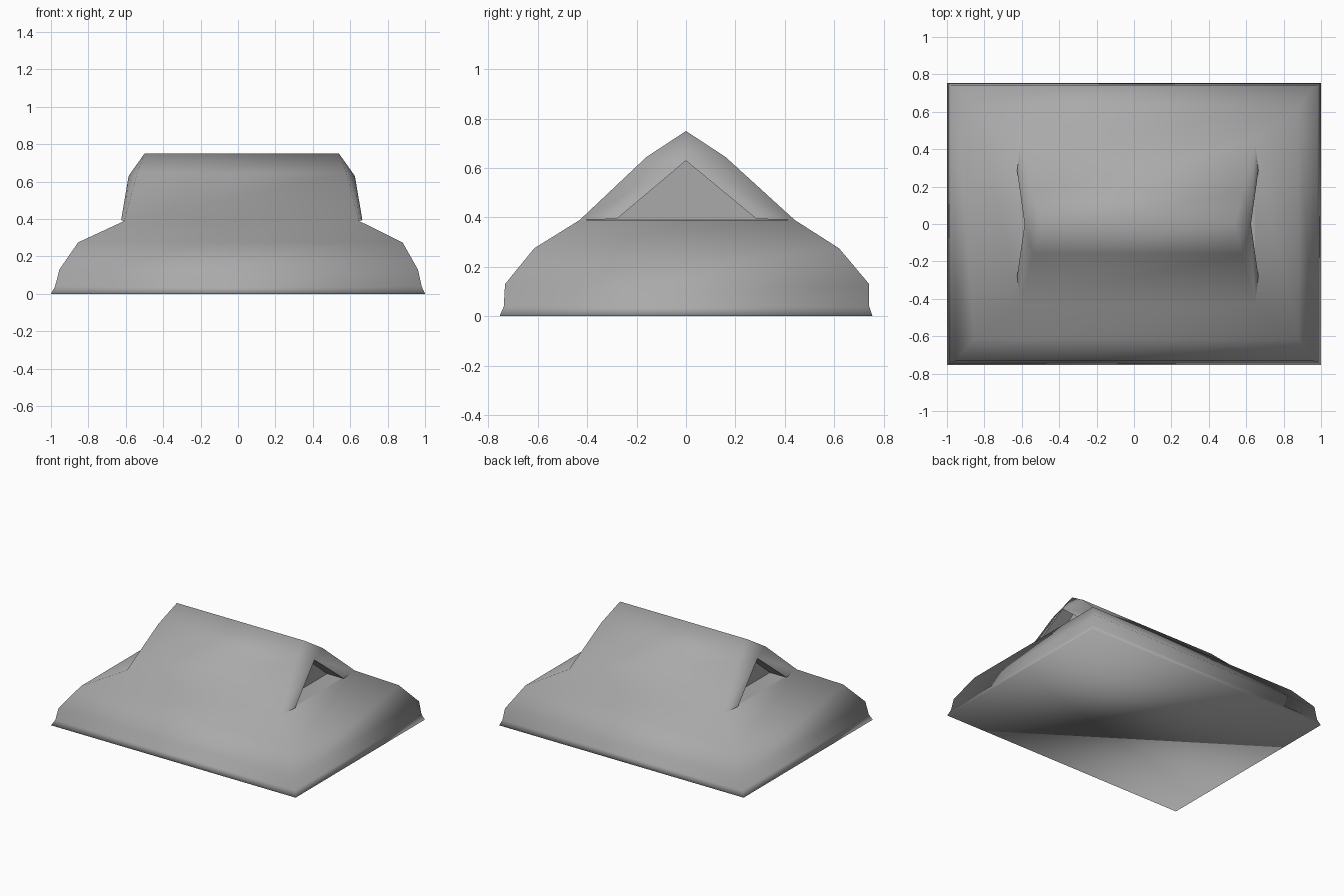
import bpy, bmesh

cube = bpy.data.objects.get("Cube")
if cube:
    bpy.data.objects.remove(cube)

grey = bpy.data.materials.new("roof grey")
grey.use_nodes = True
COLOUR = (0.4, 0.4, 0.4, 1)
grey.diffuse_color = COLOUR
grey.node_tree.nodes["Principled BSDF"].inputs["Base Color"].default_value = COLOUR


def finish(bm, name, recalc=True, smooth=True):
    bmesh.ops.remove_doubles(bm, verts=bm.verts, dist=0.0005)
    if recalc:
        bmesh.ops.recalc_face_normals(bm, faces=bm.faces)
    mesh = bpy.data.meshes.new(name)
    bm.to_mesh(mesh)
    bm.free()
    mesh.materials.append(grey)
    for p in mesh.polygons:
        p.use_smooth = smooth
    obj = bpy.data.objects.new(name, mesh)
    bpy.context.collection.objects.link(obj)
    return obj


def face(bm, *points):
    bm.faces.new([bm.verts.new(p) for p in points])


def bridge(bm, a, b, closed=False):
    n = len(a)
    for i in range(n if closed else n - 1):
        j = (i + 1) % n
        face(bm, a[i], a[j], b[j], b[i])


def ring(x0, x1, y0, y1, z):
    return [(x0, y0, z), (x1, y0, z), (x1, y1, z), (x0, y1, z)]


# Gable sections: outer slope edge and projecting inner board edge
MID = 0.02


def outer_edge(side):
    pts = [(0.627, -0.43, 0.39), (0.56, -0.16, 0.645), (0.52, 0, 0.75),
           (0.56, 0.16, 0.645), (0.627, 0.44, 0.39)]
    return [(MID + side * x, y, z) for x, y, z in pts]


def inner_edge(side, x_low=0.645, x_top=0.605):
    return [(MID + side * x_low, -0.28, 0.394), (MID + side * x_top, 0, 0.63),
            (MID + side * x_low, 0.285, 0.394)]


# Flared skirt, main slopes and barge boards form one smooth shell
bm = bmesh.new()
rings = [ring(-1, 1, -0.755, 0.755, 0),
         ring(-0.978, 0.982, -0.738, 0.742, 0.04),
         ring(-0.955, 0.962, -0.733, 0.742, 0.13),
         ring(-0.855, 0.88, -0.615, 0.62, 0.275),
         ring(MID - 0.627, MID + 0.627, -0.43, 0.44, 0.39)]
for low, high in zip(rings, rings[1:]):
    bridge(bm, low, high, closed=True)
face(bm, *reversed(rings[0]))
bridge(bm, outer_edge(-1), outer_edge(1))
for side in (-1, 1):
    o, i = outer_edge(side), inner_edge(side)
    for a, b, c in ((o[0], o[1], i[0]), (o[4], o[3], i[2])):
        face(bm, a, b, i[1], c)
    face(bm, o[1], o[2], i[1])
    face(bm, o[2], o[3], i[1])
finish(bm, "roof_shell")

# Recessed gable ends: soffits, back wall and small floor
for side, name in ((-1, "right_gable_recess"), (1, "left_gable_recess")):
    bm = bmesh.new()
    lip, wall = inner_edge(side), inner_edge(side, 0.51, 0.51)
    o = outer_edge(side)
    parts = [(lip[0], lip[1], wall[1], wall[0]),
             (lip[1], lip[2], wall[2], wall[1]),
             (wall[0], wall[1], wall[2]),
             (o[0], wall[0], wall[2], o[4])]
    for pts in parts:
        face(bm, *(pts if side > 0 else pts[::-1]))
    bm.normal_update()
    # The wall looks outwards, the floor looks up, the soffits look down
    for f in bm.faces:
        n = f.normal
        wrong = n.x * side < 0 if abs(n.x) > 0.9 else (
            n.z < 0 if abs(n.z) > 0.9 else n.z > 0)
        if wrong:
            f.normal_flip()
    finish(bm, name, recalc=False, smooth=False)
